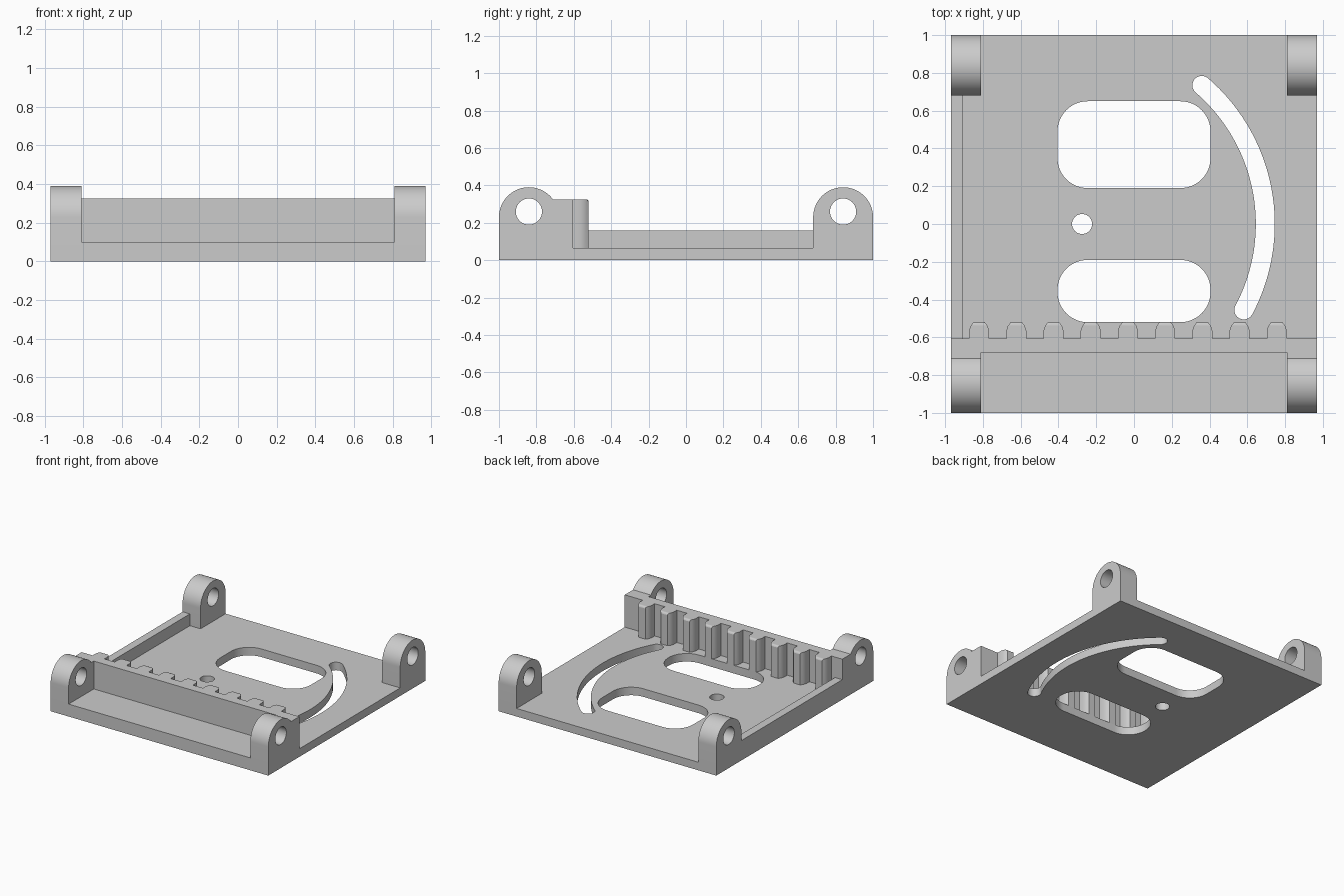
import bpy
import bmesh
from math import sin, cos, radians, sqrt, asin, degrees

if "Cube" in bpy.data.objects:
    bpy.data.objects.remove(bpy.data.objects["Cube"], do_unlink=True)

grey = bpy.data.materials.new("plain grey")
grey.use_nodes = True
grey.diffuse_color = (0.6, 0.6, 0.6, 1)
grey.node_tree.nodes["Principled BSDF"].inputs["Base Color"].default_value = (0.6, 0.6, 0.6, 1)

HALF_X, HALF_Y = 0.97, 1.0
FLOOR, WALL_TOP = 0.065, 0.325
LUG_IN = 0.81           # inner face of the hinge lugs
WALL_BACK = -0.605      # toothed face of the cross wall


def arc(cx, cy, r, start, end, n=24):
    angles = [radians(start + (end - start) * i / n) for i in range(n + 1)]
    return [(cx + r * cos(a), cy + r * sin(a)) for a in angles]


def rect(x0, x1, y0, y1):
    return [(x0, y0), (x1, y0), (x1, y1), (x0, y1)]


def circle(cx, cy, r):
    return arc(cx, cy, r, 0, 360, 40)[:-1]


def rounded_rect(x0, x1, y0, y1, r):
    return (arc(x1 - r, y1 - r, r, 0, 90, 12) + arc(x0 + r, y1 - r, r, 90, 180, 12)
            + arc(x0 + r, y0 + r, r, 180, 270, 12) + arc(x1 - r, y0 + r, r, 270, 360, 12))


def extrude(name, outlines, low, high, axis="z"):
    """Extrude an outline with holes along z, or a (y, z) outline along x."""
    curve = bpy.data.curves.new(name, "CURVE")
    curve.dimensions = "2D"
    curve.fill_mode = "BOTH"
    curve.extrude = (high - low) / 2
    for points in outlines:
        spline = curve.splines.new("POLY")
        spline.points.add(len(points) - 1)
        for p, (u, v) in zip(spline.points, points):
            p.co = (u, v, 0, 1)
        spline.use_cyclic_u = True
    temp = bpy.data.objects.new(name + "_outline", curve)
    bpy.context.collection.objects.link(temp)
    graph = bpy.context.evaluated_depsgraph_get()
    mesh = bpy.data.meshes.new_from_object(temp.evaluated_get(graph))
    bpy.data.objects.remove(temp, do_unlink=True)
    mid = (low + high) / 2
    for v in mesh.vertices:
        x, y, z = v.co
        v.co = (x, y, z + mid) if axis == "z" else (z + mid, x, y)
    bm = bmesh.new()
    bm.from_mesh(mesh)
    bmesh.ops.remove_doubles(bm, verts=bm.verts, dist=0.0001)
    bmesh.ops.recalc_face_normals(bm, faces=bm.faces)
    bm.to_mesh(mesh)
    bm.free()
    mesh.materials.clear()
    mesh.materials.append(grey)
    obj = bpy.data.objects.new(name, mesh)
    bpy.context.collection.objects.link(obj)
    bpy.ops.object.select_all(action="DESELECT")
    obj.select_set(True)
    bpy.context.view_layer.objects.active = obj
    bpy.ops.object.shade_smooth_by_angle(angle=radians(30))
    return obj


# Base plate with windows, pivot hole and a curved slot around the pivot
px, py, slot_r, slot_w = -0.275, 0.0, 0.97, 0.05
a0, a1 = -28, 49.2
end_hi = (px + slot_r * cos(radians(a1)), py + slot_r * sin(radians(a1)))
end_lo = (px + slot_r * cos(radians(a0)), py + slot_r * sin(radians(a0)))
slot = (arc(px, py, slot_r + slot_w, a0, a1, 48)
        + arc(*end_hi, slot_w, a1, a1 + 180, 12)[1:-1]
        + arc(px, py, slot_r - slot_w, a1, a0, 48)
        + arc(*end_lo, slot_w, a0 + 180, a0 + 360, 12)[1:-1])
extrude("base_plate", [
    rect(-HALF_X, HALF_X, -HALF_Y, HALF_Y),
    rounded_rect(-0.405, 0.405, 0.19, 0.65, 0.16),
    rounded_rect(-0.405, 0.405, -0.52, -0.19, 0.16),
    circle(px, py, 0.053),
    slot], 0, FLOOR)

# Hinge lugs; the front pair also carry the ends of the cross wall
R, LUG_Y, LUG_Z = 0.16, 0.84, 0.23
meet = degrees(asin((WALL_TOP - LUG_Z) / R))
back_lug = [(LUG_Y - R, FLOOR), (LUG_Y + R, FLOOR)] + arc(LUG_Y, LUG_Z, R, 0, 180, 40)
front_lug = ([(-HALF_Y, FLOOR), (WALL_BACK, FLOOR), (WALL_BACK, WALL_TOP)]
             + arc(-LUG_Y, LUG_Z, R, meet, 180, 40))
for side, x0, x1 in (("left", LUG_IN, HALF_X), ("right", -HALF_X, -LUG_IN)):
    extrude("back_lug_" + side, [back_lug, circle(LUG_Y, 0.26, 0.07)], x0, x1, "x")
    extrude("front_lug_" + side, [front_lug, circle(-LUG_Y, 0.26, 0.07)], x0, x1, "x")

# Cross wall, front sill and low side rail
extrude("cross_wall", [rect(-LUG_IN, LUG_IN, -0.68, WALL_BACK)], FLOOR, WALL_TOP)
extrude("front_sill", [rect(-LUG_IN, LUG_IN, -HALF_Y, -0.68)], FLOOR, 0.10)
extrude("side_rail", [rect(-HALF_X, -0.905, WALL_BACK, LUG_Y - R)], FLOOR, 0.16)

# Row of rack teeth with chamfered flanks and a softened top edge at the tip
TIP = -0.52
for i in range(9):
    x = -0.82 + 0.197 * i
    profile = [(x - 0.053, WALL_BACK), (x + 0.053, WALL_BACK), (x + 0.053, -0.565),
               (x + 0.045, -0.54), (x + 0.03, TIP), (x - 0.03, TIP),
               (x - 0.045, -0.54), (x - 0.053, -0.565)]
    tooth = extrude(f"rack_tooth_{i + 1}", [profile], FLOOR, WALL_TOP)
    bm = bmesh.new()
    bm.from_mesh(tooth.data)
    edges = [e for e in bm.edges
             if all(v.co.z > WALL_TOP - 0.001 and v.co.y > TIP - 0.001 for v in e.verts)]
    bmesh.ops.bevel(bm, geom=edges, offset=0.014, segments=3, profile=0.5, affect="EDGES")
    bm.to_mesh(tooth.data)
    bm.free()
